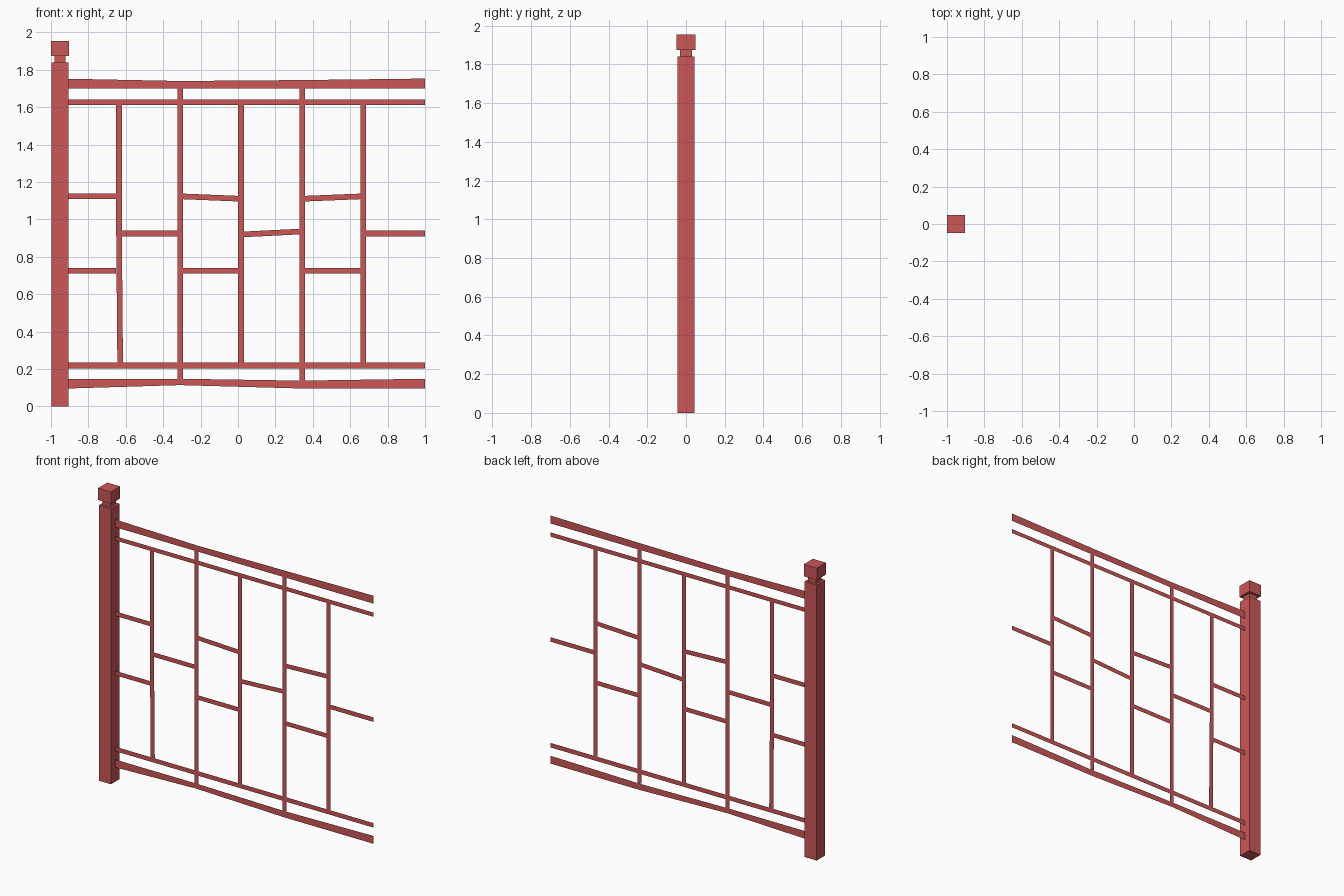
import bpy, bmesh

cube = bpy.data.objects.get("Cube")
if cube:
    bpy.data.objects.remove(cube, do_unlink=True)

# Painted red finish
red = bpy.data.materials.new("painted_red")
red.use_nodes = True
colour = (0.6, 0.095, 0.095, 1)
red.diffuse_color = colour
red.node_tree.nodes["Principled BSDF"].inputs["Base Color"].default_value = colour


def add_object(name, bm):
    mesh = bpy.data.meshes.new(name)
    bm.to_mesh(mesh)
    bm.free()
    mesh.materials.append(red)
    obj = bpy.data.objects.new(name, mesh)
    bpy.context.collection.objects.link(obj)


def block(name, half, bottom, top):
    """Square block centred on the post axis."""
    bm = bmesh.new()
    bmesh.ops.create_cube(bm, size=1)
    for v in bm.verts:
        v.co.x = POST_X + v.co.x * 2 * half
        v.co.y *= 2 * half
        v.co.z = top if v.co.z > 0 else bottom
    add_object(name, bm)


def strip(name, stations, upright=False):
    """Flat sheet bar through (position along, low edge, high edge) stations."""
    bm = bmesh.new()
    pairs = []
    for along, low, high in stations:
        ends = [(low, 0, along), (high, 0, along)] if upright else [(along, 0, low), (along, 0, high)]
        pairs.append([bm.verts.new(e) for e in ends])
    for (a, b), (c, d) in zip(pairs, pairs[1:]):
        face = bm.faces.new((a, c, d, b))
        face.normal_update()
        if face.normal.y > 0:
            face.normal_flip()
    add_object(name, bm)


# Post with neck and cap
POST_X = -0.952
block("post", 0.045, 0, 1.84)
block("post_neck", 0.03, 1.84, 1.875)
block("post_cap", 0.048, 1.875, 1.955)

# Long rails
LEFT, RIGHT = -0.907, 1.0
strip("top_rail", [(LEFT, 1.70, 1.752), (-0.31, 1.70, 1.74), (0.34, 1.70, 1.745), (RIGHT, 1.70, 1.753)])
strip("upper_inner_rail", [(LEFT, 1.612, 1.64), (RIGHT, 1.612, 1.64)])
strip("lower_inner_rail", [(LEFT, 0.204, 0.234), (RIGHT, 0.204, 0.234)])
strip("bottom_rail", [(LEFT, 0.096, 0.148), (-0.31, 0.114, 0.148), (0.34, 0.096, 0.138), (RIGHT, 0.096, 0.148)])

# Upright bars; every second one carries on to the outer rails
W = 0.03
BARS = [-0.636, -0.308, 0.016, 0.343, 0.67]
for i, x in enumerate(BARS):
    lo, hi = x - W / 2, x + W / 2
    skew = 0.006 if i == 0 else 0
    strip(f"upright_bar_{i + 1}", [(0.234, lo + skew, hi + skew), (0.92, lo, hi), (1.612, lo, hi)], True)
    if i % 2:
        strip(f"lower_stub_{i + 1}", [(0.14, lo, hi), (0.204, lo, hi)], True)
        strip(f"upper_stub_{i + 1}", [(1.64, lo, hi), (1.70, lo, hi)], True)

# Staggered cross bars: two in odd bays, one in even bays
UP, MID, LOW = 1.123, 0.925, 0.726
BOWED = {(2, UP): (UP, 1.111), (3, MID): (0.92, 0.935), (4, UP): (1.111, UP)}
starts = [LEFT] + [x + W / 2 for x in BARS]
ends = [x - W / 2 for x in BARS] + [RIGHT]
for bay, (a, b) in enumerate(zip(starts, ends)):
    for z in ((MID,) if bay % 2 else (UP, LOW)):
        za, zb = BOWED.get((bay, z), (z, z))
        strip(f"cross_bar_{bay + 1}", [(a, za - W / 2, za + W / 2), (b, zb - W / 2, zb + W / 2)])
